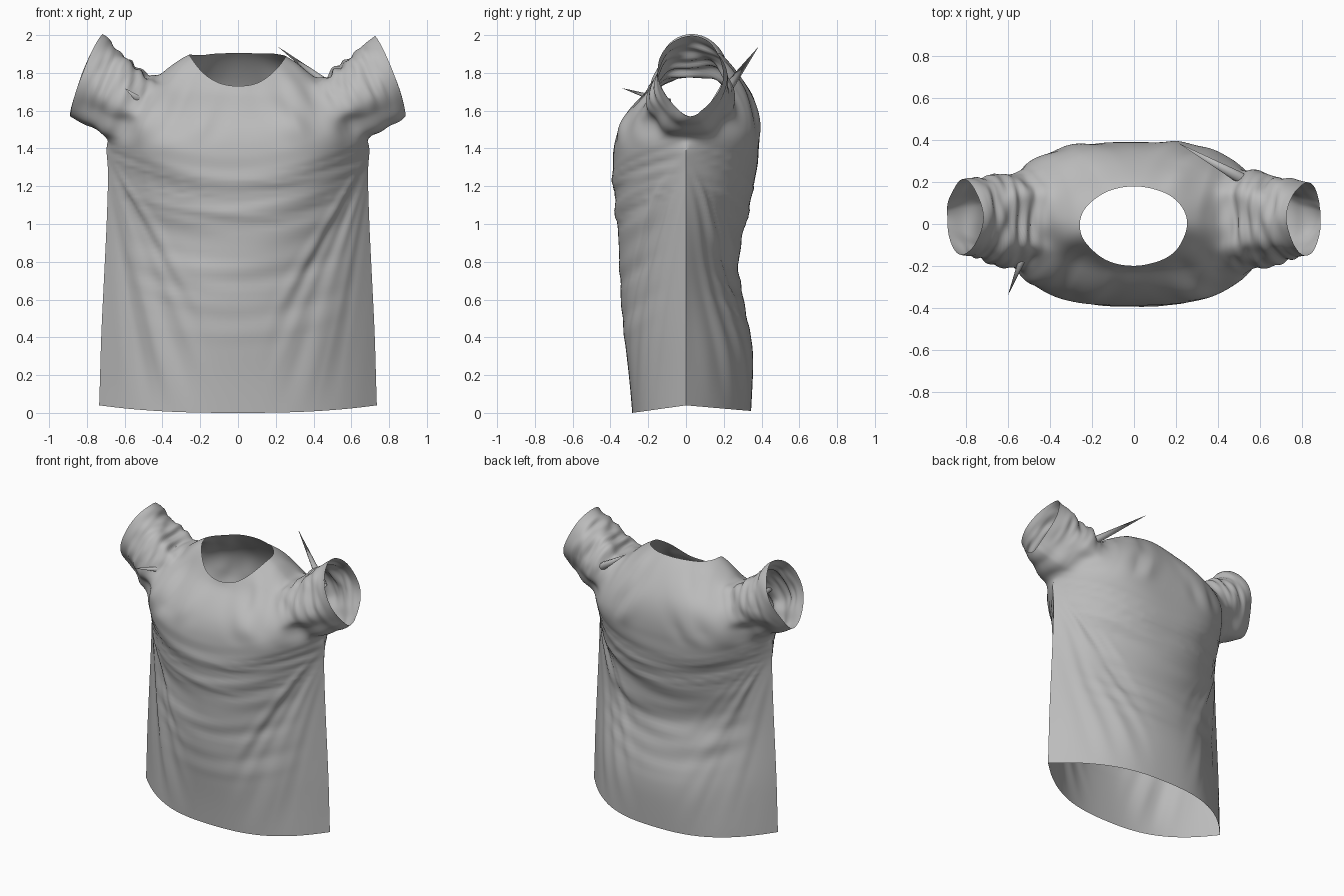
import bpy, bmesh, math
from mathutils import Vector, noise

cube = bpy.data.objects.get("Cube")
if cube:
    bpy.data.objects.remove(cube)

cloth = bpy.data.materials.new("grey_cloth")
cloth.use_nodes = True
colour = (0.5, 0.5, 0.5, 1)
cloth.diffuse_color = colour
cloth.node_tree.nodes["Principled BSDF"].inputs["Base Color"].default_value = colour

COLS, QUARTER = 32, 8
# rings from hem to neck: half width, front y, back y, z front/side/back, flatness, roundness
RINGS = [
    (.735, -.285, .345, 0, .04, .01, 2.6, 0),
    (.73, -.30, .355, .18, .2, .18, 2.45, 0),
    (.725, -.325, .36, .38, .4, .36, 2.3, 0),
    (.715, -.348, .31, .58, .6, .57, 2.15, 0),
    (.705, -.352, .265, .78, .8, .78, 2.15, 0),
    (.695, -.36, .31, .98, 1, .98, 2.2, 0),
    (.69, -.38, .345, 1.13, 1.16, 1.13, 2.5, 0),
    (.685, -.39, .375, 1.28, 1.32, 1.28, 3, 0),
    (.712, -.388, .39, 1.4, 1.46, 1.42, 4, 0),
    (.66, -.355, .39, 1.52, 1.56, 1.55, 4.6, .05),
    (.58, -.285, .36, 1.62, 1.66, 1.67, 4.4, .15),
    (.47, -.225, .285, 1.68, 1.75, 1.79, 3.2, .4),
    (.35, -.207, .22, 1.71, 1.84, 1.87, 2.3, .8),
    (.255, -.20, .18, 1.73, 1.89, 1.905, 2, 1),
]
ARMPIT = 8
ARMHOLE = [(0, 0), (0, 1), (1, 1), (1, 2), (2, 2), (3, 2), (3, 1), (3, 0)]


def ring_point(ring, i):
    a, yf, yb, zf, zs, zb, flat, rnd = ring
    t = 2 * math.pi * i / COLS
    tri = 1 - i / QUARTER if i <= COLS // 2 else i / QUARTER - 3
    c = tri + (math.cos(t) - tri) * rnd
    depth = max(0, 1 - abs(c) ** flat) ** (1 / (1 + rnd))
    back = i < COLS // 2
    z = zs + ((zb if back else zf) - zs) * (1 - abs(c) ** 2.6)
    return Vector((a * c, (yb if back else yf) * depth, z))


def window(v, lo, hi, soft):
    """Smooth weight that is one between lo and hi."""
    k = min(max(min(v - lo, hi - v) / soft + .5, 0), 1)
    return k * k * (3 - 2 * k)


def wrinkle(p):
    """Fold height of the cloth at a point."""
    ax, side = abs(p.x), (1 if p.y > 0 else -1)
    seam = min(1, abs(p.y) / .12)
    # hanging swags under the chest
    swag = p.z - .42 * p.x ** 2
    n = noise.noise(Vector((p.x * 1.5, side * 3, swag * 11)))
    d = .016 * n * window(swag, .45, 1.3, .35) * window(ax, -1, .5, .3)
    # tight creases across the chest
    n = noise.noise(Vector((p.x * 1.2, side * 5, (p.z - .3 * p.x ** 2) * 26)))
    d += .016 * (.3 - abs(n)) * window(swag, 1, 1.25, .15)
    # long folds fanning out from the armpits
    fan = math.atan2(.74 - ax, max(1.45 - p.z, .01))
    n = noise.noise(Vector((fan * 13, side * 7 + p.x, p.z * .6)))
    d += .02 * n * window(fan, .1, .6, .2) * window(p.z, .15, 1.25, .4) * window(ax, .25, 2, .3)
    d *= seam
    # crumpled yoke and bunched sleeves
    n = noise.noise(Vector((p.x * 8 + p.z * 3 * (1 if p.x > 0 else -1), p.y * 4, p.z * 4)))
    d += .025 * n * window(p.z, 1.45, 2.2, .15) * window(ax, .15, 2, .3)
    along = ax * .94 + p.z * .35
    n = noise.noise(Vector((along * 24, p.y * 7, p.z * 7)))
    d += .02 * n * window(along, 1.02, 1.34, .1) * window(p.z, 1.65, 3, .15)
    return d


# shirt cage: torso
bm = bmesh.new()
grid = [[bm.verts.new(ring_point(r, i)) for i in range(COLS)] for r in RINGS]
hole_width = {ARMPIT: 1, ARMPIT + 1: 2, ARMPIT + 2: 2}
for r in range(len(RINGS) - 1):
    for i in range(COLS):
        off = min((i + .5) % 16, 16 - (i + .5) % 16)
        if off < hole_width.get(r, 0):
            continue
        j = (i + 1) % COLS
        bm.faces.new((grid[r][i], grid[r][j], grid[r + 1][j], grid[r + 1][i]))

# shirt cage: sleeves grown from the armholes to the teardrop cuffs
STEPS = 4
for start, s in ((0, 1), (16, -1)):
    path = [(r, d, k) for k, (r, d) in enumerate(ARMHOLE)]
    path += [(r, -d, k) for k, (r, d) in reversed(list(enumerate(ARMHOLE)))][1:-1]
    loop = [grid[ARMPIT + r][(start + d) % COLS] for r, d, k in path]
    rings = [loop]
    ends = []
    for r, d, k in path:
        ang = math.pi * k / 7
        ys = s * (1 if d > 0 else -1)
        sn, cs = math.sin(ang), math.cos(ang)
        width = .19 * sn * (1 - .4 * max(0, cs))
        ends.append(Vector((s * (.80 + .085 * cs + .03 * sn), .025 + ys * width,
                            1.785 - .222 * cs)))
    for n in range(1, STEPS + 1):
        f = n / STEPS
        rings.append([bm.verts.new(v.co.lerp(e, f)) for v, e in zip(loop, ends)])
    count = len(loop)
    for lower, upper in zip(rings, rings[1:]):
        for i in range(count):
            j = (i + 1) % count
            bm.faces.new((lower[i], lower[j], upper[j], upper[i]))
bmesh.ops.recalc_face_normals(bm, faces=bm.faces)

# sharp side seams below the armpits
crease = bm.edges.layers.float.new("crease_edge")
for r in range(ARMPIT):
    for i in (0, 16):
        bm.edges.get((grid[r][i], grid[r + 1][i]))[crease] = 1
cage = bpy.data.meshes.new("shirt_cage")
bm.to_mesh(cage)
bm.free()
shirt = bpy.data.objects.new("shirt", cage)
bpy.context.collection.objects.link(shirt)
sub = shirt.modifiers.new("smooth_cloth", "SUBSURF")
sub.levels = sub.render_levels = 3

# bake the smooth surface, then press the folds into it
graph = bpy.context.evaluated_depsgraph_get()
mesh = bpy.data.meshes.new_from_object(shirt.evaluated_get(graph))
shirt.modifiers.clear()
shirt.data = mesh
bpy.data.meshes.remove(cage)
bm = bmesh.new()
bm.from_mesh(mesh)
bm.normal_update()
moves = [(v, v.normal * wrinkle(v.co)) for v in bm.verts]
for v, m in moves:
    v.co += m
bm.to_mesh(mesh)
bm.free()


def finish(obj):
    obj.data.materials.clear()
    obj.data.materials.append(cloth)
    bpy.ops.object.select_all(action="DESELECT")
    obj.select_set(True)
    bpy.context.view_layer.objects.active = obj
    bpy.ops.object.shade_smooth_by_angle(angle=math.radians(50))


finish(shirt)

# stray pulled points of cloth at the shoulders
for name, base, tip, radius in (
        ("front_pulled_fold", (-.5, -.09, 1.64), (-.6, -.34, 1.72), .025),
        ("back_pulled_fold", (.54, .2, 1.69), (.21, .385, 1.94), .03)):
    base, tip = Vector(base), Vector(tip)
    axis = tip - base
    bpy.ops.mesh.primitive_cone_add(vertices=8, radius1=radius, radius2=0, depth=axis.length,
                                    end_fill_type="NOTHING", location=(base + tip) / 2,
                                    rotation=axis.to_track_quat("Z", "Y").to_euler())
    fold = bpy.context.object
    fold.name = name
    finish(fold)
